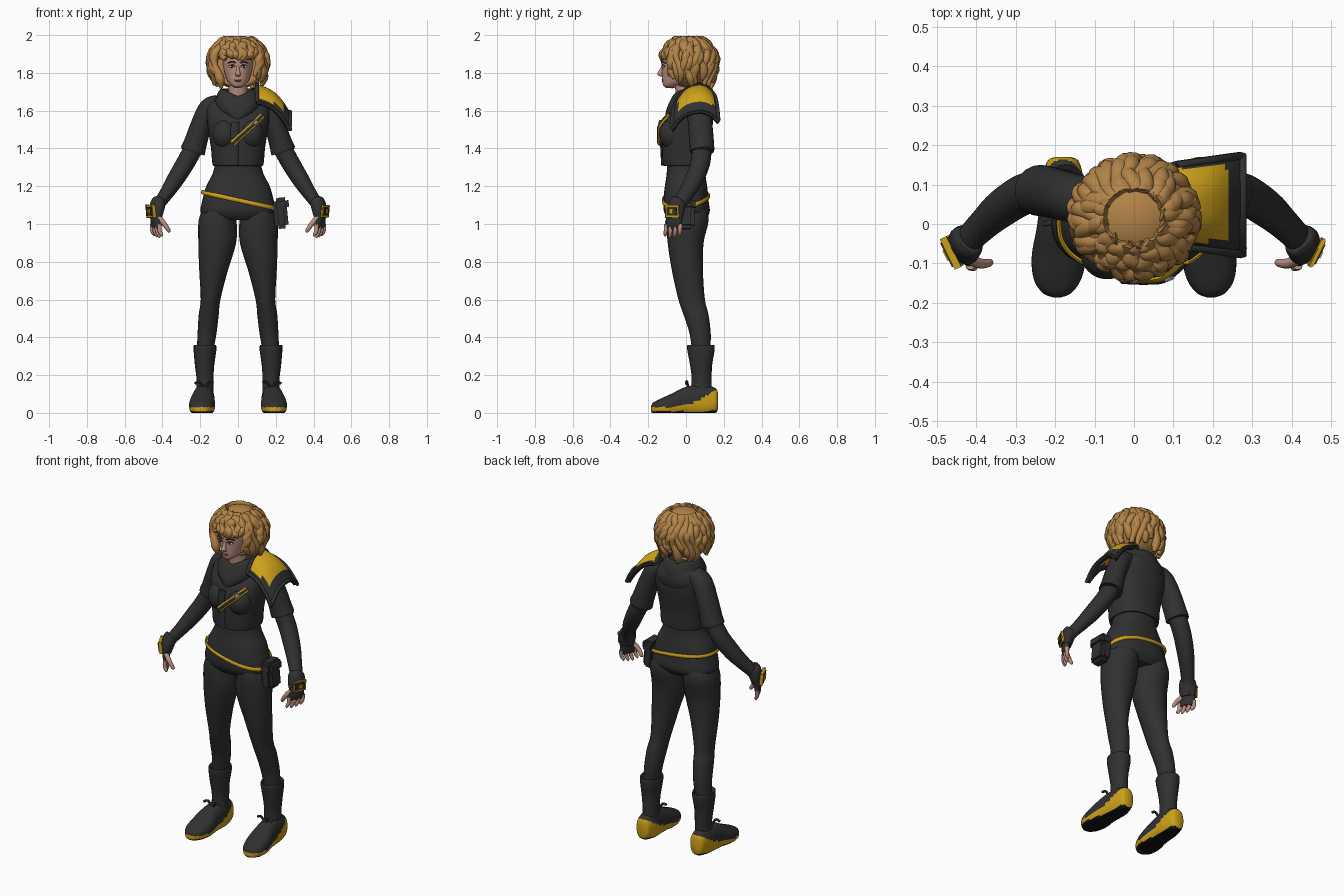
import bpy, bmesh, math, random
from mathutils import Vector, Matrix

random.seed(4)
cube = bpy.data.objects.get("Cube")
if cube:
    bpy.data.objects.remove(cube, do_unlink=True)

X, Y, Z = Vector((1, 0, 0)), Vector((0, 1, 0)), Vector((0, 0, 1))
parts = []


def material(name, r, g, b):
    m = bpy.data.materials.new(name)
    m.use_nodes = True
    m.diffuse_color = (r, g, b, 1)
    m.node_tree.nodes["Principled BSDF"].inputs["Base Color"].default_value = (r, g, b, 1)
    return m


cloth = material("dark cloth", .03, .03, .03)
yellow = material("yellow trim", .62, .36, .01)
blond = material("blond hair", .45, .23, .065)
skin = material("skin", .52, .29, .23)
sole = material("black sole", .006, .006, .006)
lip = material("lips", .4, .13, .12)
white = material("eye white", .7, .68, .65)
brown = material("brown iris", .05, .025, .015)
silver = material("silver", .4, .4, .4)


def finish(name, bm, mats, rule=None):
    """Turn a bmesh into a named object, choosing face materials by a rule."""
    bmesh.ops.recalc_face_normals(bm, faces=bm.faces)
    for f in bm.faces:
        f.material_index = rule(f.calc_center_median(), f.normal) if rule else 0
    mesh = bpy.data.meshes.new(name)
    bm.to_mesh(mesh)
    bm.free()
    for m in mats if isinstance(mats, list) else [mats]:
        mesh.materials.append(m)
    ob = bpy.data.objects.new(name, mesh)
    bpy.context.collection.objects.link(ob)
    parts.append(ob)
    return ob


def smooth(rows, steps):
    """Spline through rows of numbers."""
    out, last = [], len(rows) - 1
    for i in range(last):
        quad = [rows[min(max(i + d, 0), last)] for d in (-1, 0, 1, 2)]
        for s in range(steps):
            t = s / steps
            out.append([b + .5 * t * (c - a + t * (2 * a - 5 * b + 4 * c - d + t * (3 * (b - c) + d - a)))
                        for a, b, c, d in zip(*quad)])
    return out + [list(rows[-1])]


def power(v, e):
    return math.copysign(abs(v) ** e, v)


def loft(name, paths, mats, n=20, axis=None, ref=Y, e=1, mirror=False, rule=None, warp=None, steps=4):
    """Skin elliptical rings given as rows of x, y, z, half width, half depth."""
    bm = bmesh.new()
    for rows in paths:
        pts = smooth(rows, steps)
        centres = [Vector(p[:3]) for p in pts]
        for side in (1, -1) if mirror else (1,):
            rings = []
            for i, p in enumerate(pts):
                t = axis or (centres[min(i + 1, len(pts) - 1)] - centres[max(i - 1, 0)]).normalized()
                v = (ref - t * ref.dot(t)).normalized()
                u = v.cross(t)
                ring = []
                for k in range(n):
                    ang = math.tau * k / n
                    co = centres[i] + u * max(p[3], .001) * power(math.cos(ang), e)
                    co += v * max(p[4], .001) * power(math.sin(ang), e)
                    if warp:
                        warp(co)
                    co.x *= side
                    ring.append(bm.verts.new(co))
                rings.append(ring)
            for lo, hi in zip(rings, rings[1:]):
                for k in range(n):
                    j = (k + 1) % n
                    bm.faces.new((lo[k], lo[j], hi[j], hi[k]))
            bm.faces.new(rings[0])
            bm.faces.new(rings[-1])
    return finish(name, bm, mats, rule)


def cord(name, points, a, b, mat, ref=Y, **more):
    return loft(name, [[(*p, a, b) for p in points]], mat, n=8, ref=ref, **more)


def solid(name, loc, half, mat, box=False, turn=0, tip=0, mirror=False, warp=None):
    """Ellipsoid or bevelled box with the given half sizes."""
    bm = bmesh.new()
    for side in (1, -1) if mirror else (1,):
        if box:
            made = bmesh.ops.create_cube(bm, size=2)["verts"]
        else:
            made = bmesh.ops.create_icosphere(bm, subdivisions=4, radius=1)["verts"]
        frame = Matrix.Translation(loc) @ Matrix.Rotation(turn, 4, "Z") @ Matrix.Rotation(tip, 4, "Y")
        for v in made:
            v.co = frame @ Vector([c * h for c, h in zip(v.co, half)])
            if warp:
                warp(v.co)
            v.co.x *= side
    if box:
        bmesh.ops.bevel(bm, geom=bm.edges[:], offset=min(half) * .5, segments=2, affect="EDGES")
    return finish(name, bm, mat)


# Legs, hips and belt
loft("legs", [[(.1, .005, 1.09, .08, .1), (.108, .008, 1.02, .1, .112), (.11, -.002, .9, .1, .095),
               (.13, .008, .75, .075, .082), (.145, .03, .6, .052, .07), (.155, .053, .52, .053, .066),
               (.164, .075, .42, .05, .056), (.175, .08, .32, .043, .048)]], cloth, axis=-Z, mirror=True)
loft("hips", [[(0, 0, 1.35, .115, .1), (0, 0, 1.27, .133, .102), (0, 0, 1.2, .168, .112),
               (0, 0, 1.12, .19, .12), (0, .005, 1.06, .197, .12), (0, .005, 1.02, .15, .09)]],
     cloth, n=32, axis=-Z, e=.85)
loop = []
for k in range(37):
    ang = math.tau * k / 36
    x, y = .192 * power(math.cos(ang), .85), .122 * power(math.sin(ang), .85)
    loop.append((x * 1.01 + .004, y, 1.125 - .22 * x + max(0, y) * (.2 + .8 * x)))
cord("belt", loop, .006, .011, yellow, ref=Z, steps=2)
solid("hip_pouch", (.226, -.01, 1.055), (.036, .055, .08), cloth, box=True, tip=-.1)
solid("pouch_flap", (.229, -.01, 1.105), (.04, .059, .035), cloth, box=True, tip=-.1)

# Boots and shoes
loft("boot_shafts", [[(.175, .078, .34, .045, .05), (.175, .078, .36, .058, .07), (.175, .079, .33, .06, .072),
                      (.177, .08, .25, .051, .058), (.175, .083, .18, .045, .053), (.176, .08, .1, .046, .056)]],
     cloth, axis=-Z, mirror=True)


def ground(co):
    co.z = max(co.z, 0)


def shoe_paint(c, normal):
    if normal.z < -.5 or c.z < .008:
        return 2
    return 1 if c.z < .03 + .1 * max(0, (c.y + .1) / .27) ** 2 else 0


loft("shoes", [[(.18, .17, .065, .02, .04), (.18, .155, .065, .042, .066), (.18, .09, .065, .055, .085),
                (.185, 0, .06, .06, .078), (.19, -.08, .04, .069, .06), (.194, -.14, .03, .06, .043),
                (.195, -.175, .025, .036, .028), (.195, -.186, .02, .01, .012)]],
     [cloth, yellow, sole], n=44, axis=-Y, ref=Z, e=.85, mirror=True, rule=shoe_paint, warp=ground, steps=7)
cord("shoe_laces", [(.13, .0, .16), (.15, .005, .165), (.178, .01, .135), (.205, .005, .165), (.228, .0, .155)],
     .007, .007, cloth, mirror=True)

# Jacket, collar and hood
loft("jacket", [[(0, 0, 1.33, .11, .1), (0, 0, 1.31, .133, .122), (0, 0, 1.4, .143, .125),
                 (0, .005, 1.48, .155, .13), (0, .02, 1.56, .165, .125), (0, .04, 1.62, .165, .1),
                 (0, .05, 1.66, .13, .08), (0, .04, 1.7, .07, .06)]], cloth, n=36, axis=Z, e=.85)
solid("bust", (.068, -.072, 1.475), (.068, .068, .08), cloth, mirror=True)
cord("jacket_placket", [(-.015, -.13, 1.54), (-.018, -.134, 1.48), (-.02, -.128, 1.4), (-.02, -.124, 1.31)],
     .022, .008, cloth)


def droop(co):
    co.z -= max(0, -co.y) * max(0, 1 - abs(co.x) / .12) * .6


loft("cowl_collar", [[(0, .02, 1.58, .1, .1), (0, .02, 1.61, .12, .125), (0, .022, 1.65, .122, .13),
                      (0, .025, 1.7, .104, .108), (0, .022, 1.715, .085, .085), (0, .02, 1.67, .07, .07)]],
     cloth, n=36, axis=Z, warp=droop)
solid("folded_hood", (0, .09, 1.61), (.13, .065, .085), cloth)

# Chest strap
track = [(-.03, -.14, 1.425), (.03, -.142, 1.48), (.08, -.136, 1.525), (.13, -.095, 1.575)]
cord("chest_strap_trim", track, .016, .008, yellow)
cord("chest_strap", [(x, y - .004, z) for x, y, z in track], .009, .008, cloth)
solid("strap_buckle", (.09, -.138, 1.538), (.014, .006, .008), silver, box=True, turn=.4, tip=-.8)

# Arms, gloves and hands
loft("sleeves", [[(.1, .06, 1.635, .05, .055), (.15, .065, 1.61, .058, .062), (.192, .075, 1.53, .056, .064),
                  (.225, .083, 1.43, .061, .065), (.24, .085, 1.385, .066, .064), (.237, .085, 1.395, .05, .05)]],
     cloth, mirror=True)
loft("forearms", [[(.23, .085, 1.41, .05, .052), (.28, .075, 1.32, .049, .052), (.335, .04, 1.23, .045, .049),
                   (.38, 0, 1.16, .037, .042), (.42, -.04, 1.1, .031, .038), (.435, -.055, 1.05, .03, .038)]],
     cloth, mirror=True)
across = Vector((-.45, -.9, 0))
loft("glove_cuffs", [[(.418, -.04, 1.125, .03, .036), (.422, -.045, 1.115, .038, .046),
                      (.432, -.056, 1.07, .036, .05), (.436, -.06, 1.03, .028, .044)]],
     cloth, ref=across, mirror=True)
for name, half, mat, out in (("wrist_plates", (.006, .04, .033), yellow, 0),
                             ("wrist_screens", (.006, .031, .023), cloth, .004),
                             ("wrist_buttons", (.006, .012, .012), yellow, .008)):
    solid(name, (.462 + out, -.072 - out / 2, 1.068), half, mat, box=True, turn=-.46, tip=.1, mirror=True)
loft("palms", [[(.435, -.06, 1.06, .026, .035), (.437, -.062, 1.03, .022, .044), (.435, -.065, 1, .018, .046),
                (.433, -.065, .975, .011, .04)]], cloth, ref=across, mirror=True)
digits = [[(.42, -.088, 1.035, .014, .014), (.39, -.1, 1.0, .013, .013), (.366, -.098, .965, .01, .01),
           (.361, -.097, .957, .003, .003)]]
for k in range(4):
    x, y = .415 + .013 * k, -.104 + .025 * k
    low = .925 + .007 * abs(k - 1.3)
    digits.append([(x, y, 1, .012, .012), (x, y - .003, .965, .011, .011),
                   (x - .01, y - .006, low + .01, .009, .009), (x - .012, y - .006, low, .003, .003)])
loft("fingers", digits, skin, n=10, mirror=True)

# Shoulder guard: curved plate with a dark border and rim
profile = smooth([(.1, 1.735), (.15, 1.72), (.2, 1.69), (.24, 1.645), (.275, 1.59)], 4)
bm = bmesh.new()
span = 16
grid = []
for x, z in profile:
    flare = (x - .1) / .175
    row = []
    for k in range(span + 1):
        t = 2 * k / span - 1
        row.append(bm.verts.new((x, .048 + t * (.1 + .025 * flare), z - .07 * abs(t) ** 2.5 + .02 * t)))
    grid.append(row)
for lo, hi in zip(grid, grid[1:]):
    for k in range(span):
        bm.faces.new((lo[k], lo[k + 1], hi[k + 1], hi[k]))
edge = grid[0] + [r[-1] for r in grid[1:-1]] + grid[-1][::-1] + [r[0] for r in grid[-2::-1]]
edge = [tuple(v.co) for v in edge]
guard = finish("shoulder_guard", bm, [yellow, cloth],
               lambda c, n: int(c.x > .238 or abs(c.y - .05) > .094))
if guard.data.polygons[0].normal.z < 0:
    guard.data.flip_normals()
thick = guard.modifiers.new("thickness", "SOLIDIFY")
thick.thickness = .02
thick.offset = -1
cord("shoulder_guard_rim", edge, .011, .011, cloth, ref=Vector((.3, .2, 1)), steps=1)

# Head and face
loft("head", [[(0, -.088, 1.72, .015, .015), (0, -.075, 1.732, .035, .045), (0, -.055, 1.755, .055, .07),
               (0, -.042, 1.79, .068, .085), (0, -.035, 1.83, .077, .094), (0, -.03, 1.88, .08, .1),
               (0, -.02, 1.94, .06, .08), (0, -.01, 1.97, .02, .03)]], skin, n=32, axis=Z)
loft("neck", [[(0, .01, 1.62, .055, .055), (0, -.005, 1.7, .05, .05), (0, -.015, 1.78, .05, .05)]], skin, axis=Z)
loft("nose", [[(0, -.121, 1.84, .007, .007), (0, -.13, 1.815, .009, .011), (0, -.137, 1.793, .014, .015),
               (0, -.125, 1.78, .01, .009)]], skin, n=12, axis=-Z)
solid("eyes", (.031, -.117, 1.834), (.016, .009, .008), white, mirror=True)
solid("irises", (.031, -.121, 1.834), (.0075, .0065, .0075), brown, mirror=True)
cord("eyelids", [(.013, -.126, 1.833), (.03, -.126, 1.843), (.048, -.114, 1.836)], .003, .003, brown, mirror=True)
cord("eyebrows", [(.012, -.13, 1.853), (.032, -.125, 1.86), (.054, -.108, 1.852)], .004, .003, brown, mirror=True)
solid("upper_lip", (0, -.121, 1.763), (.021, .008, .004), lip)
solid("lower_lip", (0, -.12, 1.756), (.017, .009, .005), lip)


# Hair: lumpy cap plus curly locks, shorter over the face
def hair_shape(co):
    swirl = math.sin(9 * math.atan2(co.y, co.x) + 30 * co.z)
    co.x *= 1 + .02 * swirl
    co.y *= 1 + .02 * swirl
    if co.z < 1.885:
        co.y = max(co.y, -.04)


solid("hair_cap", (0, .018, 1.855), (.15, .148, .14), blond, warp=hair_shape)
locks = []
for i in range(46):
    ang = i * 2.4
    fringe = -math.sin(ang) > .74
    low = random.uniform(1.865, 1.89) if fringe else random.uniform(1.715, 1.79)
    phase = random.uniform(0, 6)
    lock = []
    for k in range(9):
        t = k / 8
        z = 1.975 + (low - 1.975) * t ** 1.4
        reach = math.sqrt(1 - ((z - 1.85) / .14) ** 2) if z > 1.85 else 1 - 1.3 * (1.85 - z)
        bend = ang + .13 * math.sin(7 * t + phase)
        r = (.02 + .005 * math.sin(15 * t + phase)) * (.5 if k == 8 else 1)
        lock.append((.15 * reach * math.cos(bend), .015 + .146 * reach * math.sin(bend), z, r, r))
    locks.append(lock)
loft("hair_locks", locks, blond, n=10, ref=X + Y * .3, steps=3)

# Shading
bpy.ops.object.select_all(action="DESELECT")
for ob in parts:
    ob.select_set(True)
bpy.context.view_layer.objects.active = parts[0]
bpy.ops.object.shade_smooth_by_angle(angle=math.radians(45))
